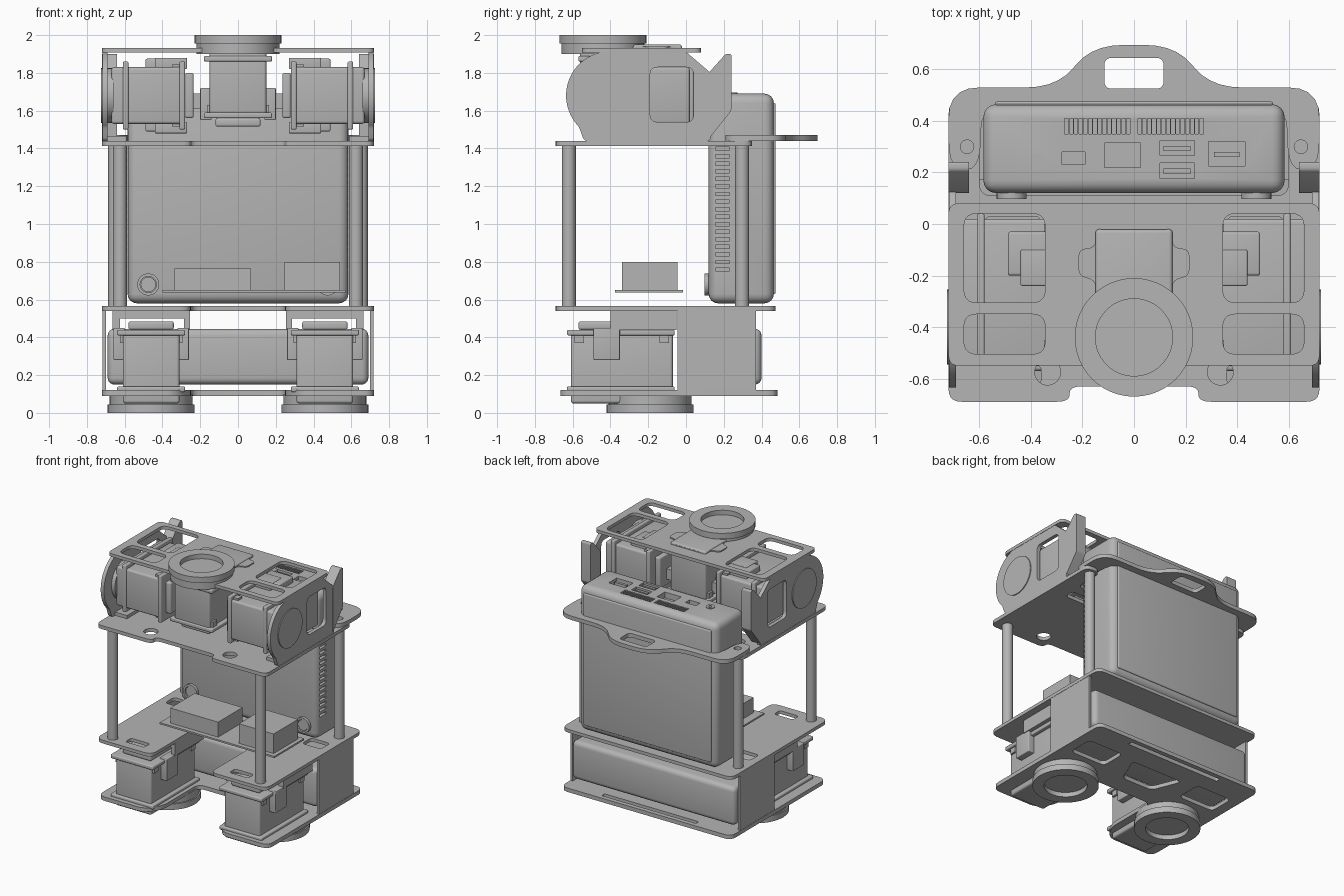
import bpy, bmesh, math
from mathutils import Matrix, Vector

cube = bpy.data.objects.get("Cube")
if cube:
    bpy.data.objects.remove(cube)

grey = bpy.data.materials.new("plain_grey")
grey.use_nodes = True
grey.diffuse_color = (0.46, 0.46, 0.46, 1)
grey.node_tree.nodes["Principled BSDF"].inputs["Base Color"].default_value = grey.diffuse_color
parts = []


def finish(name, bm, matrix=None):
    mesh = bpy.data.meshes.new(name)
    if matrix:
        bm.transform(matrix)
    bmesh.ops.recalc_face_normals(bm, faces=bm.faces)
    bm.to_mesh(mesh)
    bm.free()
    mesh.materials.append(grey)
    ob = bpy.data.objects.new(name, mesh)
    bpy.context.collection.objects.link(ob)
    parts.append(ob)
    return ob


def add_block(bm, xs, ys, zs, bevel=0.0):
    lo, hi = zip(*(sorted(pair) for pair in (xs, ys, zs)))
    lo, hi = Vector(lo), Vector(hi)
    made = bmesh.ops.create_cube(bm, size=1, matrix=Matrix.Translation((lo + hi) / 2) @ Matrix.Diagonal((*(hi - lo), 1)))
    if bevel:
        edges = {e for v in made["verts"] for e in v.link_edges}
        bmesh.ops.bevel(bm, geom=list(edges), offset=bevel, segments=4, profile=0.5, affect='EDGES')


def box(name, xs, ys, zs, bevel=0.0, matrix=None):
    bm = bmesh.new()
    add_block(bm, xs, ys, zs, bevel)
    return finish(name, bm, matrix)


def cylinder(name, x, y, zs, radius, matrix=None):
    bm = bmesh.new()
    bmesh.ops.create_cone(bm, cap_ends=True, segments=48, radius1=radius, radius2=radius, depth=zs[1] - zs[0],
                          matrix=Matrix.Translation((x, y, sum(zs) / 2)))
    return finish(name, bm, matrix)


def circle(x, y, radius, start=0, end=360, count=48):
    angles = [math.radians(start + (end - start) * i / count) for i in range(count)]
    return [(x + radius * math.cos(a), y + radius * math.sin(a)) for a in angles]


def fillet(points, radius=0.04):
    out = []
    for i, p in enumerate(points):
        p, a, b = Vector(p), Vector(points[i - 1]), Vector(points[(i + 1) % len(points)])
        p0 = p + (a - p).normalized() * min(radius, (a - p).length * 0.45)
        p1 = p + (b - p).normalized() * min(radius, (b - p).length * 0.45)
        for k in range(6):
            t = k / 5
            out.append(p0 * (1 - t) ** 2 + p * 2 * t * (1 - t) + p1 * t ** 2)
    return out


def window(xs, ys, radius=0.04):
    return fillet([(xs[0], ys[0]), (xs[1], ys[0]), (xs[1], ys[1]), (xs[0], ys[1])], radius)


def mirrored(half):
    return half + [(-x, y) for x, y in reversed(half)]


def both(shape):
    return [shape, [(-p[0], p[1]) for p in shape]]


def plate(name, loops, zs, matrix=None):
    # flat sheet: first loop is the outline, the others are holes
    curve = bpy.data.curves.new(name, 'CURVE')
    curve.dimensions, curve.fill_mode = '2D', 'BOTH'
    curve.extrude = (zs[1] - zs[0]) / 2
    for loop in loops:
        spline = curve.splines.new('POLY')
        spline.points.add(len(loop) - 1)
        for point, co in zip(spline.points, loop):
            point.co = (co[0], co[1], 0, 1)
        spline.use_cyclic_u = True
    temp = bpy.data.objects.new(name + "_curve", curve)
    bpy.context.collection.objects.link(temp)
    bpy.context.view_layer.update()
    mesh = bpy.data.meshes.new_from_object(temp.evaluated_get(bpy.context.evaluated_depsgraph_get()))
    bm = bmesh.new()
    bm.from_mesh(mesh)
    bpy.data.objects.remove(temp)
    bpy.data.meshes.remove(mesh)
    bmesh.ops.remove_doubles(bm, verts=bm.verts, dist=0.0001)
    bmesh.ops.translate(bm, verts=bm.verts, vec=(0, 0, sum(zs) / 2))
    return finish(name, bm, matrix)


def motor(name, matrix, rotor=True):
    # drive unit along local z, rotor at the origin, body offset to -y
    if rotor:
        plate(name + "_rotor_ring", [circle(0, 0, 0.23), circle(0, 0, 0.15)], (0, 0.045), matrix)
        cylinder(name + "_rotor_mount", 0, 0, (0.035, 0.1), 0.22, matrix)
    box(name + "_body", (-0.15, 0.15), (-0.42, 0.12), (0.05, 0.43), 0.015, matrix)
    for zs in ((0.11, 0.14), (0.41, 0.44)):
        box(name + "_flange", (-0.18, 0.18), (-0.44, 0.13), zs, 0.008, matrix)
    box(name + "_cap", (-0.12, 0.12), (-0.38, 0.08), (0.44, 0.485), 0.012, matrix)
    for s in (1, -1):
        box(name + "_ear", (s * 0.14, s * 0.2), (-0.3, -0.16), (0.28, 0.45), 0.006, matrix)
        for y in (-0.4, -0.25, 0.05):
            box(name + "_clip", (s * 0.14, s * 0.165), (y, y + 0.05), (0.37, 0.42), 0, matrix)


# Bottom plate and base deck
base = mirrored([(0.25, -0.12), (0.25, -0.55), (0.33, -0.665), (0.72, -0.665), (0.72, 0.485)])
plate("bottom_plate", [fillet(base, 0.06), fillet([(-0.22, 0.25), (-0.13, 0.03), (0.13, 0.03), (0.22, 0.25)]),
                       window((-0.4, 0.4), (0.415, 0.45), 0.015)] + both(window((0.34, 0.64), (0.08, 0.28))),
      (0.09, 0.12))
deck = mirrored([(0.25, -0.12), (0.25, -0.69), (0.72, -0.69), (0.72, 0.475)])
plate("base_deck", [fillet(deck, 0.06)] + both(window((0.36, 0.52), (-0.62, -0.55), 0.02))
      + both(window((0.5, 0.66), (0.06, 0.17), 0.03)), (0.54, 0.565))

# Battery and its side walls
box("battery", (-0.69, 0.69), (-0.03, 0.4), (0.15, 0.445), 0.035)
for s in (1, -1):
    box("battery_wall", (s * 0.7, s * 0.718), (-0.045, 0.37), (0.1, 0.555))

# Lower drive units and their hangers
for s in (1, -1):
    motor("lower_drive", Matrix.Translation((s * 0.46, -0.19, 0)))
    for xs in ((0.255, 0.285), (0.625, 0.665)):
        box("drive_hanger", (s * xs[0], s * xs[1]), (-0.4, -0.05), (0.44, 0.54))
    box("drive_hanger_bridge", (s * 0.27, s * 0.65), (-0.4, -0.05), (0.5, 0.54))

# Controller board with two modules
box("controller_board", (-0.4, 0.57), (-0.375, -0.015), (0.637, 0.65))
box("left_module", (0.245, 0.54), (-0.34, -0.045), (0.65, 0.8))
box("right_module", (-0.335, 0.07), (-0.34, -0.045), (0.65, 0.765))

# Posts
for s in (1, -1):
    cylinder("front_post", s * 0.625, -0.62, (0.56, 1.42), 0.037)
    cylinder("rear_post", s * 0.65, 0.297, (0.56, 1.445), 0.037)

# Shoulder plate and rear carrying handle plate
shoulder = mirrored([(0.6, 0.11), (0.6, 0.35), (0.72, 0.35), (0.72, -0.69), (0.25, -0.69), (0.25, -0.63)])
plate("shoulder_plate", [fillet(shoulder, 0.05)] + both(circle(0.335, -0.575, 0.05))
      + both(window((0.36, 0.58), (-0.05, 0.03), 0.03)), (1.413, 1.44))
handle = mirrored([(0.595, 0.475), (0.595, 0.21), (0.72, 0.21), (0.72, 0.53), (0.3, 0.53), (0.16, 0.695)])
plate("handle_plate", [fillet(handle, 0.12), window((-0.115, 0.115), (0.525, 0.645), 0.03)]
      + both(circle(0.648, 0.3, 0.026)), (1.44, 1.47))

# Computer with vents and ports cut in
computer = box("computer", (-0.585, 0.585), (0.12, 0.465), (0.58, 1.69), 0.05)
bm = bmesh.new()
for s in (1, -1):
    for i in range(17):
        z = 0.75 + i * 0.04
        add_block(bm, (s * 0.55, s * 0.6), (0.175 - 0.02, 0.23), (z, z + 0.018))
    for i in range(14):
        x = s * (0.015 + i * 0.0185)
        add_block(bm, (x, x + s * 0.014), (0.35, 0.41), (1.67, 1.7))
for xs, ys in (((-0.28, -0.19), (0.23, 0.28)), ((-0.115, 0.025), (0.22, 0.315)), ((0.1, 0.235), (0.265, 0.325)),
               ((0.1, 0.235), (0.177, 0.237)), ((0.29, 0.43), (0.225, 0.32))):
    add_block(bm, xs, ys, (1.645, 1.7))
cutter = finish("computer_cutter", bm)
cutter.hide_render = True
cut = computer.modifiers.new("ports", 'BOOLEAN')
cut.object, cut.operation, cut.solver = cutter, 'DIFFERENCE', 'EXACT'
bpy.context.view_layer.objects.active = computer
bpy.ops.object.modifier_apply(modifier=cut.name)
parts.remove(cutter)
bpy.data.objects.remove(cutter)
for y in (0.295, 0.207):
    box("usb_tongue", (0.115, 0.22), (y - 0.012, y + 0.008), (1.64, 1.685))
box("display_tongue", (0.31, 0.41), (0.26, 0.28), (1.64, 1.685))
plate("power_jack", [circle(-0.375, 0.24, 0.032), circle(-0.375, 0.24, 0.012)], (1.68, 1.695))
box("computer_back_panel", (-0.54, 0.54), (0.455, 0.475), (0.63, 1.64), 0.009)

# Computer feet, turned to face the front
turn = Matrix.Rotation(math.radians(90), 4, 'X')
for s in (1, -1):
    for z in (0.68, 1.59):
        plate("computer_foot", [circle(s * 0.475, z, 0.058), circle(s * 0.475, z, 0.043)], (-0.13, -0.098), turn)
        cylinder("computer_foot_pad", s * 0.475, z, (-0.13, -0.105), 0.04, turn)

# Head plate with windows
head = mirrored([(0.72, 0.08), (0.72, -0.55)])
plate("head_plate", [fillet(head)] + both(window((0.345, 0.66), (-0.305, 0.04), 0.05))
      + both(window((0.345, 0.66), (-0.505, -0.35), 0.05)), (1.908, 1.932))
bracket = mirrored([(0.15, -0.02), (0.15, -0.09), (0.215, -0.1), (0.215, -0.2), (0.15, -0.22), (0.15, -0.3)])
plate("head_bracket", [fillet(bracket, 0.025)], (1.93, 1.94))

# Head drive units: one upright, two pointing sideways
motor("head_drive", Matrix.Translation((0, -0.44, 2)) @ Matrix.Rotation(math.pi, 4, 'X'))
sideways = Matrix(((0, 0, 1, 0), (1, 0, 0, 0), (0, 1, 0, 0), (0, 0, 0, 1)))
cheek = [(-0.54, 1.44)] + circle(-0.4, 1.68, 0.235, 225, 90, 30) + [(0.0, 1.912), (0.13, 1.8), (0.13, 1.44)]
fin = [(0.12, 1.45), (0.12, 1.8), (0.21, 1.9), (0.24, 1.9), (0.24, 1.6)]
for s in (1, -1):
    pose = Matrix(((0, 0, -s, s * 0.72), (0, -1, 0, -0.4), (-s, 0, 0, 1.68), (0, 0, 0, 1)))
    motor("arm_drive", pose, rotor=False)
    cylinder("arm_hub", 0, 0, (-0.005, 0.06), 0.145, pose)
    plate("cheek_plate", [fillet(cheek, 0.02), window((-0.19, 0.04), (1.54, 1.83))],
          sorted((s * 0.69, s * 0.718)), sideways)
    plate("cheek_fin", [fillet(fin, 0.01)], sorted((s * 0.64, s * 0.72)), sideways)
    box("cheek_foot", (s * 0.59, s * 0.7), (-0.5, 0.0), (1.44, 1.465))
    box("arm_connector", (s * 0.3, s * 0.49), (-0.2, -0.03), (1.8, 1.875), 0.01)
    box("arm_lower_connector", (s * 0.3, s * 0.49), (-0.2, -0.03), (1.49, 1.56), 0.01)
    box("arm_link", (s * 0.14, s * 0.26), (-0.2, -0.1), (1.61, 1.69))

# Smooth rounded faces, keep hard edges sharp
bpy.ops.object.select_all(action='DESELECT')
for ob in parts:
    ob.select_set(True)
bpy.context.view_layer.objects.active = parts[0]
bpy.ops.object.shade_smooth_by_angle(angle=math.radians(30))
